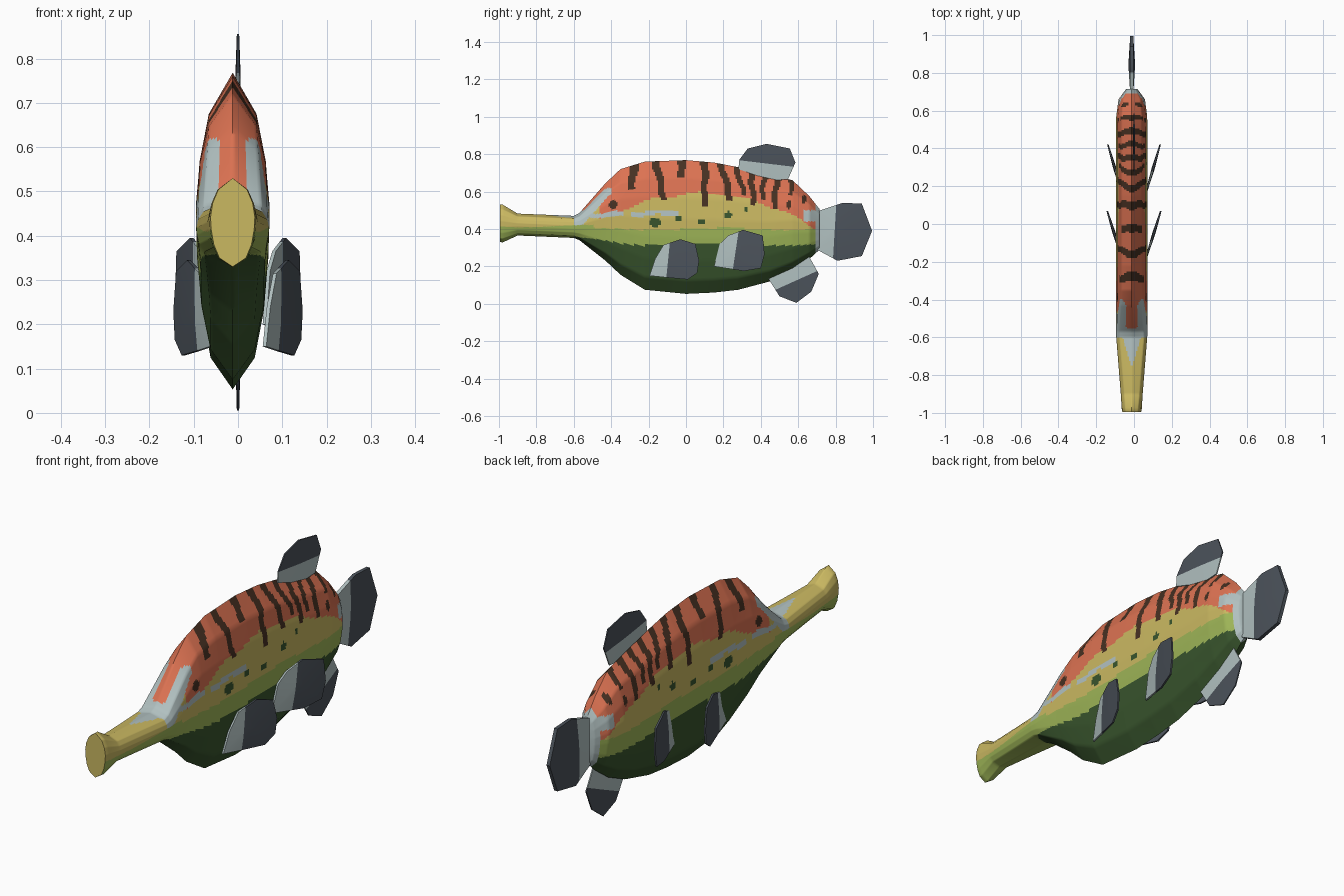
import bpy, bmesh, math
from mathutils import Vector

if "Cube" in bpy.data.objects:
    bpy.data.objects.remove(bpy.data.objects["Cube"])

COLOURS = {
    "orange": (0.72, 0.17, 0.085), "yellow": (0.59, 0.48, 0.12),
    "light_green": (0.34, 0.46, 0.095), "dark_green": (0.04, 0.09, 0.026),
    "brown": (0.062, 0.03, 0.016), "pale_grey": (0.44, 0.53, 0.53),
    "slate": (0.072, 0.086, 0.105),
}
MATS = {}
for name, rgb in COLOURS.items():
    MATS[name] = bpy.data.materials.new(name)
    MATS[name].diffuse_color = (*rgb, 1)
ORDER = list(COLOURS)


def make_object(name, bm, angle):
    bmesh.ops.recalc_face_normals(bm, faces=bm.faces[:])
    me = bpy.data.meshes.new(name)
    bm.to_mesh(me)
    bm.free()
    for n in ORDER:
        me.materials.append(MATS[n])
    ob = bpy.data.objects.new(name, me)
    bpy.context.collection.objects.link(ob)
    bpy.context.view_layer.objects.active = ob
    ob.select_set(True)
    bpy.ops.object.shade_smooth_by_angle(angle=math.radians(angle))
    ob.select_set(False)
    return ob


# Body stations: y, top, bottom, half width, fullness of the cross-section
STATIONS = [
    (-0.995, 0.53, 0.33, 0.050, 1.0), (-0.98, 0.53, 0.328, 0.053, 1.0),
    (-0.90, 0.482, 0.365, 0.058, 0.8), (-0.60, 0.47, 0.352, 0.082, 0.5),
    (-0.57, 0.485, 0.34, 0.083, 0.55), (-0.43, 0.645, 0.23, 0.083, 0.85),
    (-0.35, 0.72, 0.155, 0.083, 1.0), (-0.22, 0.76, 0.075, 0.083, 1.0),
    (0.0, 0.768, 0.053, 0.083, 1.0), (0.15, 0.755, 0.06, 0.083, 1.0),
    (0.28, 0.73, 0.075, 0.083, 1.0), (0.45, 0.69, 0.12, 0.083, 1.0),
    (0.57, 0.66, 0.175, 0.082, 1.0), (0.66, 0.575, 0.24, 0.070, 1.0),
    (0.715, 0.505, 0.29, 0.030, 1.0),
]
# Half cross-section: width fraction, height fraction
HALF = [(0, 1), (.65, .87), (.9, .72), (1, .56), (.97, .42), (.85, .25), (.6, .1), (0, 0)]
CX = -0.012


def station(y):
    for a, b in zip(STATIONS, STATIONS[1:]):
        if y <= b[0] + 1e-9:
            t = (y - a[0]) / (b[0] - a[0])
            return [p + (q - p) * t for p, q in zip(a, b)]
    return list(STATIONS[-1])


# Stripes: y at the back ridge, y at the lower end, lower z, half width
STRIPES = [
    (-.28, -.29, .61, .024), (-.16, -.12, .56, .022), (-.03, -.02, .67, .022),
    (.10, .10, .52, .021), (.19, .24, .55, .020), (.27, .31, .58, .018),
    (.35, .36, .53, .018), (.42, .41, .56, .016), (.49, .47, .51, .017),
    (.56, .56, .58, .014),
]
# Spots: y, z, half length, half height, colour
SPOTS = [
    (-.39, .53, .022, .022, "brown"), (.63, .56, .012, .025, "brown"),
    (.55, .53, .012, .025, "brown"), (-.165, .435, .035, .022, "dark_green"),
    (-.04, .455, .014, .016, "dark_green"), (.085, .44, .022, .016, "dark_green"),
    (.225, .475, .022, .018, "dark_green"), (.32, .505, .012, .014, "dark_green"),
]


def skin_colour(c):
    x, y, z = abs(c.x - CX), c.y, c.z
    top = station(y)[1]
    if y > 0.695 or (y > 0.63 and 0.44 < z < 0.50):
        return "pale_grey"
    # belly and flank bands
    wave = 0.006 * math.sin(9 * y)
    if y > -0.6 and z < 0.318 + wave + max(0, -0.3 - y) * 0.12:
        return "dark_green"
    if z < (0.40 if y > -0.5 else 0.415) + wave:
        return "light_green"
    # pale nape around a warm central streak
    if -0.60 < y < -0.40 and top - z < 0.085:
        if x < 0.028 and y > -0.55:
            return "orange"
        if x > 0.022 + 0.5 * max(0, y + 0.45) or y < -0.55:
            return "pale_grey"
    if -0.76 < y <= -0.60 and z > 0.452 and x < 0.3 * (y + 0.76):
        return "pale_grey"
    for sy, sz, ry, rz, col in SPOTS:
        if ((y - sy) / ry) ** 2 + ((z - sz) / rz) ** 2 < 1:
            return col
    # broken pale line along the flank
    if -0.55 < y < -0.04 and not -0.33 < y < -0.29:
        if abs(z - 0.48 - 0.03 * (y + 0.3) - 0.006 * math.sin(30 * y)) < 0.012:
            return "pale_grey"
    for y0, y1, zb, hw in STRIPES:
        if z <= zb:
            continue
        t = (top - z) / max(top - zb, 0.01)
        mid = y0 + (y1 - y0) * t + 0.006 * math.sin(45 * z + 20 * y0)
        if abs(y - mid) < hw * (1 - 0.25 * t):
            return "brown"
    if y > -0.46 and z > 0.59 - 0.5 * (y - 0.08) ** 2 + 0.008 * math.sin(25 * y):
        return "orange"
    return "yellow"


# Body: loft through the stations, fine enough to carry the markings
bm = bmesh.new()
outline = HALF + [(-w, h) for w, h in HALF[-2:0:-1]]
SUB = 8
levels = []
for a, b in zip(STATIONS, STATIONS[1:]):
    n = max(1, round((b[0] - a[0]) / 0.008))
    levels += [a[0] + (b[0] - a[0]) * i / n for i in range(n)]
levels.append(STATIONS[-1][0])
rings = []
for y in levels:
    _, top, bot, half, full = station(y)
    pts = [(CX + math.copysign(abs(w) ** full, w) * half, bot + (top - bot) * h)
           for w, h in outline]
    ring = []
    for p, q in zip(pts, pts[1:] + pts[:1]):
        for i in range(SUB):
            t = i / SUB
            ring.append(bm.verts.new((p[0] + (q[0] - p[0]) * t, y, p[1] + (q[1] - p[1]) * t)))
    rings.append(ring)
for r, s in zip(rings, rings[1:]):
    for i in range(len(r)):
        j = (i + 1) % len(r)
        bm.faces.new((r[i], r[j], s[j], s[i]))
mouth = bm.faces.new(rings[0])
bm.faces.new(rings[-1])
for f in bm.faces:
    f.material_index = ORDER.index(skin_colour(f.calc_center_median()))
mouth.material_index = ORDER.index("yellow")
make_object("body", bm, 60)


# Fins: a lens-like plate from a (y, z) outline, pale at the root, slate outside
def fin(name, pts, thick, line, normal, x_of=lambda y: 0.0, side=1):
    bm = bmesh.new()
    cy = sum(p[0] for p in pts) / len(pts)
    cz = sum(p[1] for p in pts) / len(pts)
    loops = []
    for s in (1, -1):
        rim = [bm.verts.new((side * x_of(y) + s * thick * 0.45, y, z)) for y, z in pts]
        mid = bm.verts.new((side * x_of(cy) + s * thick, cy, cz))
        for i in range(len(rim)):
            bm.faces.new((rim[i], rim[(i + 1) % len(rim)], mid))
        loops.append(rim)
    a, b = loops
    for i in range(len(a)):
        j = (i + 1) % len(a)
        bm.faces.new((a[i], a[j], b[j], b[i]))
    co, no = Vector((0, *line)), Vector((0, *normal))
    bmesh.ops.bisect_plane(bm, geom=bm.verts[:] + bm.edges[:] + bm.faces[:],
                           plane_co=co, plane_no=no)
    for f in bm.faces:
        outer = (f.calc_center_median() - co).dot(no) > 0
        f.material_index = ORDER.index("slate" if outer else "pale_grey")
    make_object(name, bm, 40)


fin("dorsal_fin", [(.28, .72), (.285, .77), (.33, .83), (.43, .855), (.555, .83),
                   (.585, .755), (.545, .665), (.45, .66)], .006, (.43, .75), (.12, 1))
fin("tail_fin", [(.69, .49), (.84, .54), (.94, .535), (.995, .39), (.94, .255),
                 (.81, .23), (.69, .295)], .018, (.795, .39), (1, -.06), lambda y: CX)
fin("anal_fin", [(.44, .135), (.50, .04), (.59, .005), (.67, .065), (.71, .16),
                 (.66, .25), (.58, .25)], .006, (.59, .125), (.45, -1))
FRONT = [(-.195, .15), (-.165, .24), (-.12, .315), (-.03, .345), (.05, .32),
         (.07, .23), (.06, .165), (.01, .13), (-.1, .14)]
REAR = [(.15, .20), (.18, .32), (.225, .365), (.305, .395), (.41, .365),
        (.42, .265), (.40, .19), (.31, .175)]
for label, side in (("right", 1), ("left", -1)):
    fin(label + "_front_fin", FRONT, .009, (-.095, .24), (1, -.1),
        lambda y: .142 + .31 * (y - .07), side)
    fin(label + "_rear_fin", REAR, .009, (.265, .28), (1, -.15),
        lambda y: .138 + .29 * (y - .42), side)

for m in bpy.data.materials:
    if m.users and not m.is_grease_pencil:
        m.use_nodes = True
        m.node_tree.nodes["Principled BSDF"].inputs["Base Color"].default_value = m.diffuse_color
